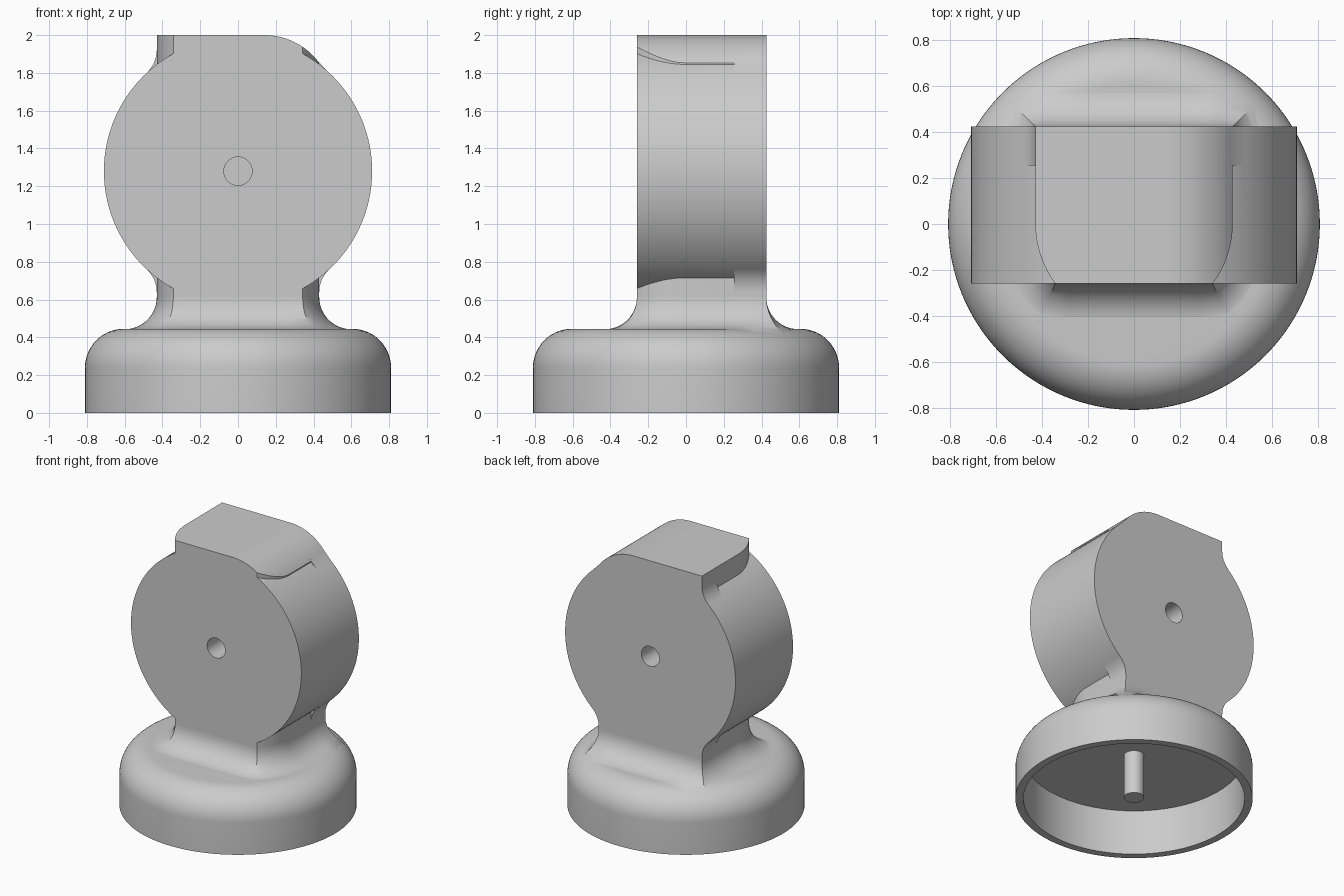
import bpy, bmesh
from math import sin, cos, pi, sqrt, asin, hypot
from mathutils import Vector

cube = bpy.data.objects.get("Cube")
if cube:
    bpy.data.objects.remove(cube, do_unlink=True)

grey = bpy.data.materials.new("light_grey")
grey.use_nodes = True
grey.diffuse_color = (0.6, 0.6, 0.6, 1)
grey.node_tree.nodes["Principled BSDF"].inputs["Base Color"].default_value = (0.6, 0.6, 0.6, 1)

# Main sizes
DISC_R, DISC_Z = 0.71, 1.28
NECK, FRONT, BACK = 0.43, -0.26, 0.425
BLEND = 0.17
BASE_R, BASE_TOP, ROUND = 0.81, 0.445, 0.205


def finish(bm, name):
    bmesh.ops.recalc_face_normals(bm, faces=bm.faces)
    mesh = bpy.data.meshes.new(name)
    bm.to_mesh(mesh)
    bm.free()
    mesh.materials.append(grey)
    obj = bpy.data.objects.new(name, mesh)
    bpy.context.collection.objects.link(obj)
    return obj


def prism(name, points, start, direction):
    """Extrude a closed outline of 3D points."""
    bm = bmesh.new()
    face = bm.faces.new([bm.verts.new(p) for p in points])
    new = bmesh.ops.extrude_face_region(bm, geom=[face])["geom"]
    bmesh.ops.translate(bm, vec=direction, verts=[v for v in new if isinstance(v, bmesh.types.BMVert)])
    bmesh.ops.translate(bm, vec=start, verts=bm.verts)
    return finish(bm, name)


def prism_y(name, xz, y0, y1):
    return prism(name, [(x, 0, z) for x, z in xz], (0, y0, 0), (0, y1 - y0, 0))


def arc(cx, cy, r, a0, a1, steps):
    return [(cx + r * cos(a0 + (a1 - a0) * i / steps),
             cy + r * sin(a0 + (a1 - a0) * i / steps)) for i in range(steps + 1)]


def combine(target, tool, operation):
    mod = target.modifiers.new("cut", "BOOLEAN")
    mod.operation, mod.solver, mod.object = operation, "EXACT", tool
    bpy.context.view_layer.update()
    graph = bpy.context.evaluated_depsgraph_get()
    mesh = bpy.data.meshes.new_from_object(target.evaluated_get(graph))
    target.modifiers.clear()
    target.data = mesh
    bpy.data.objects.remove(tool, do_unlink=True)


def smooth(obj):
    bpy.ops.object.select_all(action="DESELECT")
    obj.select_set(True)
    bpy.context.view_layer.objects.active = obj
    bpy.ops.object.shade_smooth_by_angle(angle=pi / 6)


# Hollow round base with a centre pin underneath
profile = [(0, 0.01), (0.07, 0.01), (0.07, 0.34), (0.755, 0.34), (0.755, 0), (BASE_R, 0)]
profile += arc(BASE_R - ROUND, BASE_TOP - ROUND, ROUND, 0, pi / 2, 14) + [(0, BASE_TOP)]
bm = bmesh.new()
verts = [bm.verts.new((r, 0, z)) for r, z in profile]
edges = [bm.edges.new(pair) for pair in zip(verts, verts[1:])]
bmesh.ops.spin(bm, geom=verts + edges, cent=(0, 0, 0), axis=(0, 0, 1),
               angle=2 * pi, steps=128, use_merge=True)
bmesh.ops.remove_doubles(bm, verts=bm.verts, dist=0.0001)
smooth(finish(bm, "base"))

# Neck: round-fronted column trimmed by its side outline
plan = [(NECK, 0.6), (-NECK, 0.6)] + arc(0, 0, NECK, pi, 2 * pi, 64)
body = prism("head", [(x, y, 0) for x, y in plan], (0, 0, 0.47), (0, 0, 1.8))
crown = [(-0.6, 0.4), (0.6, 0.4), (0.6, 1.64)]
crown += [(NECK + 0.06, 1.74)] + arc(0.14, 1.64, 0.36, pi / 6, pi / 2, 20) + [(-0.6, 2)]
combine(body, prism_y("crown_trim", crown, -0.7, 0.8), "INTERSECT")

# Round disc
combine(body, prism_y("disc", arc(0, DISC_Z, DISC_R, 0, 2 * pi, 160)[:-1], -0.55, 0.7), "UNION")

# Concave blends between disc and neck, along the rear strip
reach = DISC_R + BLEND
rise = sqrt(reach ** 2 - (NECK + BLEND) ** 2)
turn = asin(rise / reach)
for side, up in ((-1, -1), (1, -1), (-1, 1)):
    web = arc(NECK + BLEND, rise, BLEND, pi, pi + turn, 12) + [(0.4, 0.45), (0.36, rise)]
    combine(body, prism_y("web", [(side * x, DISC_Z + up * z) for x, z in web], 0.255, 0.65), "UNION")
shoulder = [(0.3, 1.75), (0.4, 1.888), (0.44, 1.844), (0.484, 1.799), (0.45, 1.7)]
combine(body, prism_y("shoulder", shoulder, 0.255, 0.65), "UNION")

# Flat front and back, then a blind centre hole in each
slab = [(-1, 0.3), (1, 0.3), (1, 2.5), (-1, 2.5)]
combine(body, prism_y("slab", slab, FRONT, BACK), "INTERSECT")
for y0, y1 in ((FRONT - 0.1, FRONT + 0.25), (BACK - 0.25, BACK + 0.1)):
    combine(body, prism_y("hole", arc(0, DISC_Z, 0.075, 0, 2 * pi, 48)[:-1], y0, y1), "DIFFERENCE")
smooth(body)


# Flared skirt joining neck to base
def base_height(r):
    over = min(max(r - (BASE_R - ROUND), 0), ROUND)
    return BASE_TOP - ROUND + sqrt(ROUND ** 2 - over ** 2)


clip = asin(FRONT / NECK)
half = [(NECK * i / 8, BACK) for i in range(8)]
half += [(NECK, BACK * (1 - i / 8)) for i in range(8)]
half += arc(0, 0, NECK, 0, clip, 12)
half += [(NECK * cos(clip) * (1 - i / 6), FRONT) for i in range(1, 7)]
outline = [Vector(p) for p in half + [(-x, y) for x, y in half[-2:0:-1]]]
count = len(outline)
normals = []
for i, p in enumerate(outline):
    before = (p - outline[i - 1]).normalized()
    after = (outline[(i + 1) % count] - p).normalized()
    t = (before + after).normalized()
    normals.append(Vector((-t.y, t.x)))

bm = bmesh.new()
rings = []
for k in range(15):
    a = pi / 2 * k / 14
    d, lift = BLEND * (1 - cos(a)), BLEND * (1 - sin(a)) - 0.002
    ring = []
    for p, n in zip(outline, normals):
        q = p + n * d
        ring.append(bm.verts.new((q.x, q.y, base_height(hypot(q.x, q.y)) + lift)))
    rings.append(ring)
for upper, lower in zip(rings, rings[1:]):
    for i in range(count):
        j = (i + 1) % count
        bm.faces.new((upper[i], upper[j], lower[j], lower[i]))
# Outward normals for the open skirt
bm.normal_update()
skirt = finish(bm, "neck_skirt")
if sum(f.normal.z for f in skirt.data.polygons) < 0:
    skirt.data.flip_normals()
smooth(skirt)
